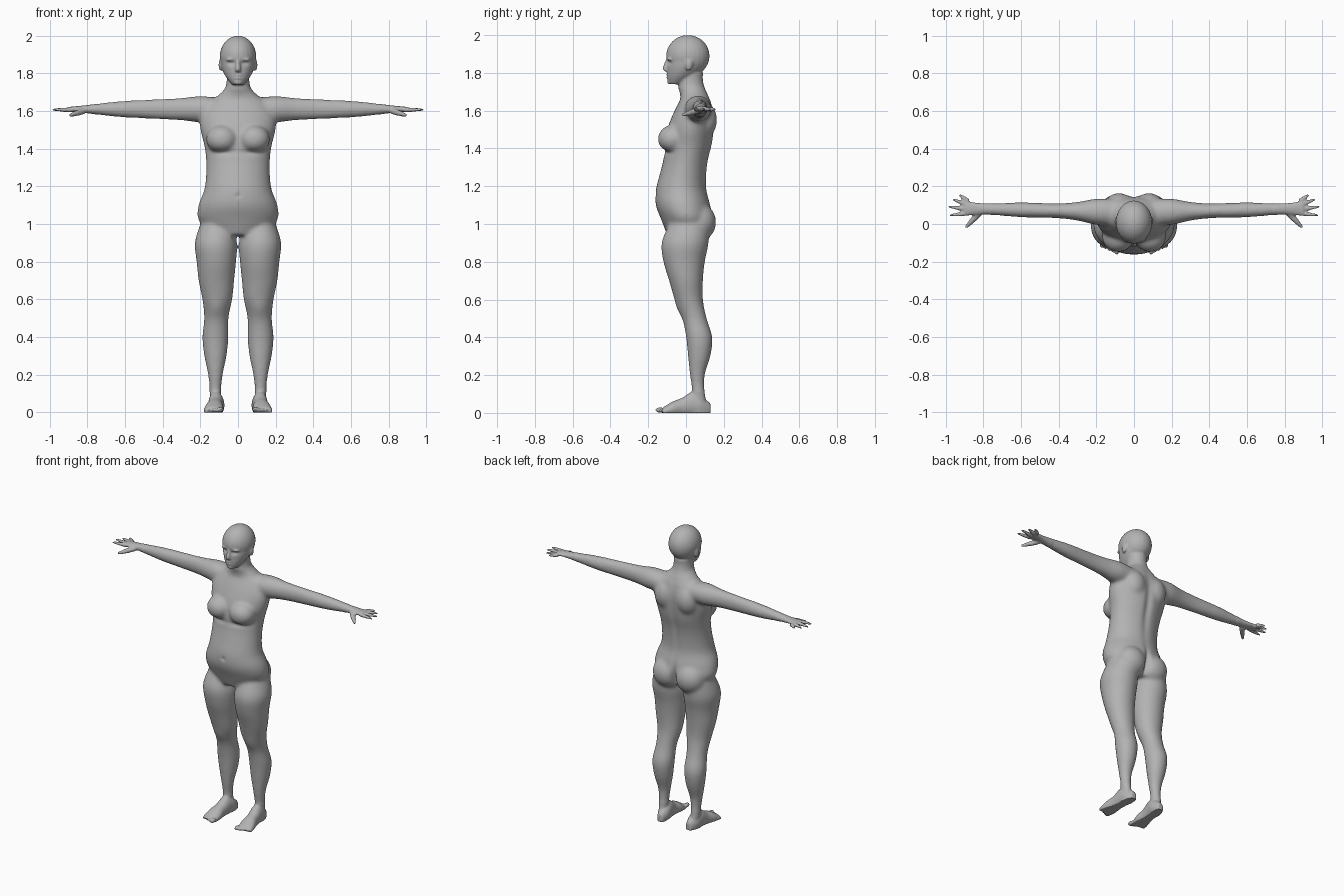
import bpy
import bmesh
import math
from mathutils import Vector, Matrix

cube = bpy.data.objects.get("Cube")
if cube:
    bpy.data.objects.remove(cube, do_unlink=True)

bm = bmesh.new()
SIDES = 32


def spaced(first, step, rows):
    """Place profile rows at even distances along the part."""
    return [(first + step * index, *row) for index, row in enumerate(rows)]


def smooth_rows(rows, steps=4):
    """Fill in rows between the given ones along a smooth curve."""
    result = []
    last = len(rows) - 1
    for index in range(last):
        before, start = rows[max(index - 1, 0)], rows[index]
        end, after = rows[index + 1], rows[min(index + 2, last)]
        for step in range(steps):
            t = step / steps
            ease = t * t * (3 - 2 * t)
            leave, arrive = t * (1 - t) ** 2, t * t * (1 - t)
            result.append([
                b + (c - b) * ease + leave * (c - a) / 2 - arrive * (d - b) / 2
                for a, b, c, d in zip(before, start, end, after)])
    result.append(rows[last])
    return result


def loft(rows, to_ring):
    """Skin elliptical rings; to_ring turns a row into a centre and two radius vectors."""
    rings = []
    angles = [math.tau * k / SIDES for k in range(SIDES)]
    for row in smooth_rows(rows):
        centre, u, v = (Vector(part) for part in to_ring(*row))
        rings.append([bm.verts.new(centre + u * math.cos(a) + v * math.sin(a)) for a in angles])
    for low, high in zip(rings, rings[1:]):
        for k in range(SIDES):
            j = (k + 1) % SIDES
            bm.faces.new((low[k], low[j], high[j], high[k]))
    bm.faces.new(rings[0])
    bm.faces.new(rings[-1])


def blob(centre, radii):
    matrix = Matrix.Translation(centre) @ Matrix.Diagonal((*radii, 1))
    bmesh.ops.create_uvsphere(bm, u_segments=24, v_segments=16, radius=1, matrix=matrix)


def tapered_tube(start, end, radius):
    """A short limb that narrows towards a rounded tip."""
    start, end = Vector(start), Vector(end)
    axis = (end - start).normalized()
    side = axis.cross(Vector((0, 0, 1))).normalized()
    up = side.cross(axis)
    rows = spaced(0, 0.5, [(1.1,), (1,), (0.5,)])
    loft(rows, lambda t, r: (start.lerp(end, t), side * radius * r, up * radius * r))


def central_ring(z, half, front, back):
    return (0, (front + back) / 2, z), (half, 0, 0), (0, (back - front) / 2, 0)


def leg_ring(z, inner, outer, front, back):
    centre = ((inner + outer) / 2, (front + back) / 2, z)
    return centre, ((outer - inner) / 2, 0, 0), (0, (back - front) / 2, 0)


def arm_ring(x, deep, tall):
    return (x, 0.06 + x / 40, 1.61), (0, deep, 0), (0, 0, tall)


def foot_ring(y, half, height):
    return (0.12 - y / 10, y, height / 2 - 0.01), (half, 0, 0), (0, 0, height / 2 + 0.01)


# Torso
loft(spaced(0.94, 0.08, [
    (0.13, -0.1, 0.1), (0.21, -0.13, 0.14), (0.21, -0.16, 0.13),
    (0.18, -0.16, 0.11), (0.17, -0.14, 0.11), (0.17, -0.12, 0.12),
    (0.18, -0.11, 0.14), (0.2, -0.1, 0.15), (0.2, -0.07, 0.15),
    (0.15, -0.03, 0.13),
]), central_ring)
blob((0.085, -0.07, 1.45), (0.085, 0.08, 0.075))    # chest
blob((0.085, 0.07, 1.01), (0.1, 0.09, 0.1))         # seat
blob((0.08, 0.09, 1.55), (0.08, 0.075, 0.1))        # shoulder blade

# Neck
loft(spaced(1.64, 0.04, [
    (0.16, -0.03, 0.13), (0.11, -0.03, 0.12), (0.07, -0.04, 0.1),
    (0.06, -0.04, 0.09), (0.06, -0.04, 0.09),
]), central_ring)

# Head: cranium over a tapering jaw
blob((0, 0.01, 1.89), (0.097, 0.115, 0.11))
loft(spaced(1.74, 0.035, [
    (0.03, -0.09, -0.03), (0.06, -0.1, 0.04), (0.08, -0.1, 0.08),
    (0.09, -0.1, 0.1), (0.09, -0.1, 0.1),
]), central_ring)

# Face features and ear
tapered_tube((0, -0.113, 1.815), (0, -0.1, 1.87), 0.012)    # nose
blob((0, -0.105, 1.815), (0.018, 0.013, 0.008))             # nostrils
blob((0.034, -0.088, 1.873), (0.03, 0.014, 0.009))          # brow
for height in (1.776, 1.788):
    blob((0, -0.093, height), (0.022, 0.013, 0.006))        # lips
blob((0, -0.085, 1.752), (0.022, 0.016, 0.013))             # chin
blob((0.092, 0.015, 1.845), (0.011, 0.02, 0.033))           # ear

# Leg, from the ankle up
loft(spaced(0, 0.1, [
    (0.09, 0.15, 0, 0.12), (0.09, 0.15, 0.03, 0.1), (0.08, 0.16, 0.02, 0.1),
    (0.06, 0.18, 0.01, 0.13), (0.05, 0.19, 0, 0.14), (0.05, 0.18, -0.02, 0.11),
    (0.03, 0.19, -0.06, 0.09), (0.02, 0.21, -0.09, 0.09),
    (0.01, 0.22, -0.12, 0.1), (0.005, 0.23, -0.13, 0.12), (0.03, 0.2, -0.09, 0.12),
]), leg_ring)

# Foot, from the heel forward, and toes
loft(spaced(0.13, -0.05, [
    (0.02, 0.05), (0.04, 0.09), (0.04, 0.11), (0.04, 0.08), (0.05, 0.06), (0.05, 0.03),
]), foot_ring)
for toe in range(5):
    size = 0.011 if toe else 0.015
    blob((0.092 + 0.02 * toe, 0.009 * toe - 0.137, size), (size, 0.026, size))

# Arm, from the shoulder out to the palm
loft(spaced(0.1, 0.1, [
    (0.07, 0.06), (0.07, 0.07), (0.05, 0.06), (0.04, 0.055), (0.04, 0.05),
    (0.04, 0.045), (0.035, 0.036), (0.03, 0.022), (0.04, 0.012),
]), arm_ring)

# Fingers fanned out from the palm, and thumb
for finger, length in enumerate((0.1, 0.11, 0.09, 0.06)):
    angle = 0.23 * finger - 0.1
    base = Vector((0.88, 0.056 + 0.022 * finger, 1.607))
    reach = Vector((math.cos(angle), math.sin(angle), 0)) * length
    tapered_tube(base, base + reach, 0.011)
tapered_tube((0.82, 0.06, 1.6), (0.895, -0.02, 1.577), 0.015)

# Mirror everything to the other side
copy = bmesh.ops.duplicate(bm, geom=bm.verts[:] + bm.edges[:] + bm.faces[:])
for item in copy["geom"]:
    if isinstance(item, bmesh.types.BMVert):
        item.co.x = -item.co.x
bmesh.ops.recalc_face_normals(bm, faces=bm.faces[:])

mesh = bpy.data.meshes.new("human_figure")
bm.to_mesh(mesh)
bm.free()
figure = bpy.data.objects.new("human_figure", mesh)
bpy.context.collection.objects.link(figure)
bpy.context.view_layer.objects.active = figure
figure.select_set(True)

# Fuse the parts into one skin
remesh = figure.modifiers.new("fuse", "REMESH")
remesh.mode = "VOXEL"
remesh.voxel_size = 0.006
bpy.ops.object.modifier_apply(modifier=remesh.name)

# Blend the joints strongly on the trunk and limbs, lightly on head, hands and feet
bm = bmesh.new()
bm.from_mesh(figure.data)
trunk = [v for v in bm.verts if abs(v.co.x) < 0.75 and 0.12 < v.co.z < 1.71]
for verts, passes in ((trunk, 24), (bm.verts[:], 3)):
    for _ in range(passes):
        bmesh.ops.smooth_vert(bm, verts=verts, factor=0.5,
                              use_axis_x=True, use_axis_y=True, use_axis_z=True)

# Soft sculpted details: centre, spread and push along y
details = [
    ((0.034, -0.09, 1.855), (0.016, 0.03, 0.009), 0.01),     # eye socket
    ((0, -0.1, 1.782), (0.02, 0.02, 0.003), 0.004),          # mouth
    ((0.09, -0.12, 1.38), (0.055, 0.04, 0.012), 0.01),       # chest fold
    ((0, -0.16, 1.15), (0.01, 0.03, 0.01), 0.006),           # navel
    ((0, 0.15, 1.4), (0.018, 0.05, 0.15), -0.012),           # spine
    ((0, 0.15, 1), (0.012, 0.06, 0.055), -0.028),            # seat cleft
    ((0.115, -0.04, 0.55), (0.03, 0.04, 0.035), -0.007),     # kneecap
]
for vert in bm.verts:
    position = (abs(vert.co.x), vert.co.y, vert.co.z)
    for centre, spread, push in details:
        distance = sum(((p - c) / s) ** 2 for p, c, s in zip(position, centre, spread))
        if distance < 9:
            vert.co.y += push * math.exp(-distance / 2)
    vert.co.z = max(vert.co.z, 0)    # flat soles
bm.to_mesh(figure.data)
bm.free()

# Single plain grey skin
grey = bpy.data.materials.new("plain_grey")
colour = (0.45, 0.45, 0.45, 1)
grey.use_nodes = True
grey.diffuse_color = colour
grey.node_tree.nodes["Principled BSDF"].inputs["Base Color"].default_value = colour
figure.data.materials.clear()
figure.data.materials.append(grey)
bpy.ops.object.shade_smooth()
